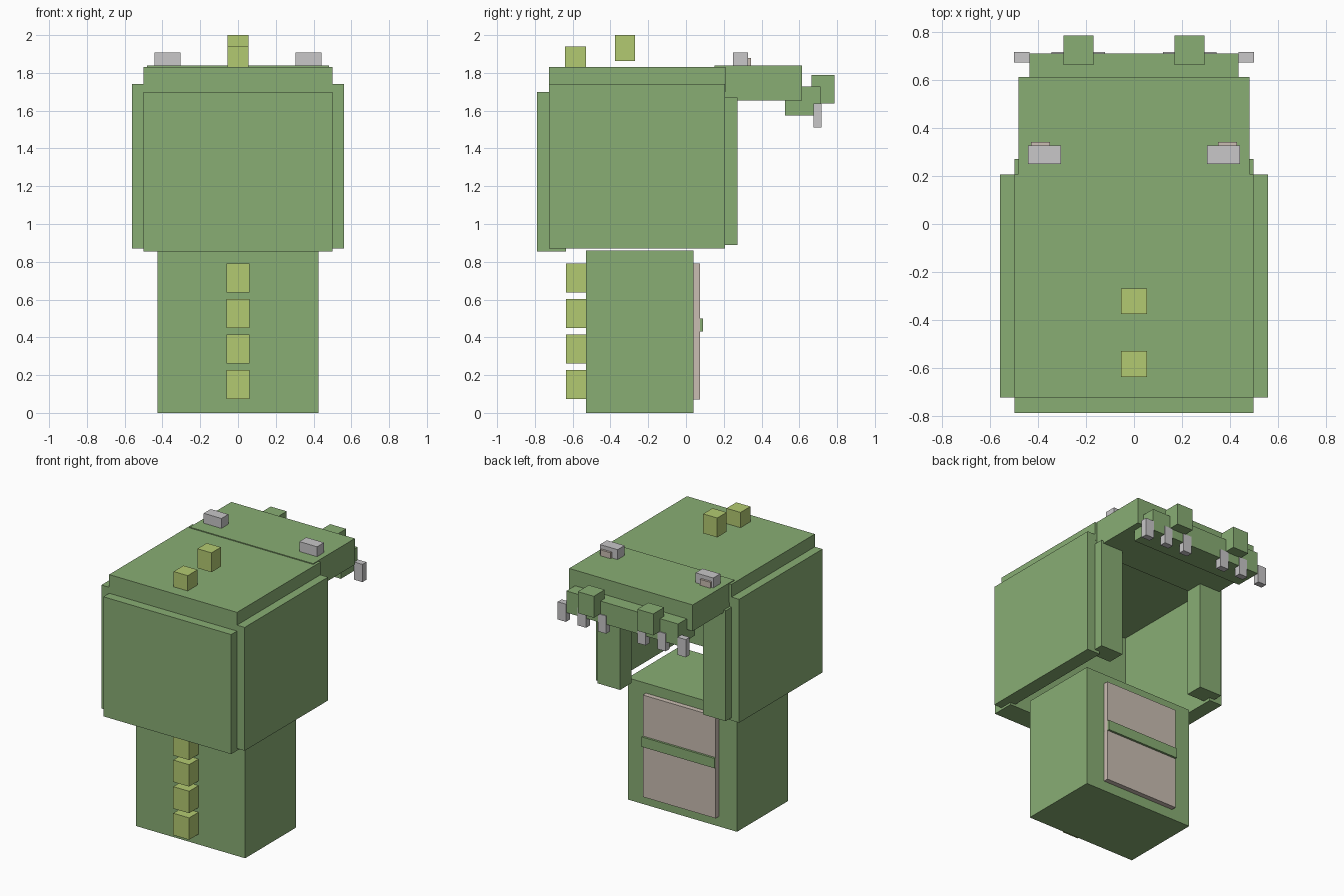
import bpy
import bmesh
from mathutils import Matrix, Vector

cube = bpy.data.objects.get("Cube")
if cube:
    bpy.data.objects.remove(cube, do_unlink=True)


def make_material(name, rgb):
    mat = bpy.data.materials.new(name)
    mat.use_nodes = True
    color = (*rgb, 1.0)
    mat.diffuse_color = color
    mat.node_tree.nodes["Principled BSDF"].inputs["Base Color"].default_value = color
    return mat


GREEN = make_material("leaf green", (0.25, 0.42, 0.175))
LIME = make_material("lime yellow", (0.45, 0.59, 0.165))
GREY = make_material("light grey", (0.58, 0.57, 0.58))
BEIGE = make_material("beige", (0.59, 0.51, 0.445))


def box(name, mat, x, y, z):
    """Box spanning the given (low, high) range on each axis."""
    low, high = (Vector(c) for c in zip(x, y, z))
    bm = bmesh.new()
    place = Matrix.Translation((low + high) / 2) @ Matrix.Diagonal((*(high - low), 1))
    bmesh.ops.create_cube(bm, size=1, matrix=place)
    mesh = bpy.data.meshes.new(name)
    bm.to_mesh(mesh)
    bm.free()
    mesh.materials.append(mat)
    obj = bpy.data.objects.new(name, mesh)
    bpy.context.scene.collection.objects.link(obj)
    return obj


def centred(name, mat, half, y, z):
    return box(name, mat, (-half, half), y, z)


def pair(name, mat, x, y, z):
    box("left_" + name, mat, x, y, z)
    box("right_" + name, mat, (-x[1], -x[0]), y, z)


# Body with belly panel and stripe
centred("body", GREEN, 0.427, (-0.53, 0.04), (0, 0.86))
centred("belly_panel", BEIGE, 0.285, (0.03, 0.075), (0.07, 0.79))
centred("belly_stripe", GREEN, 0.285, (0.03, 0.09), (0.43, 0.5))

# Row of spines on the body
for i in range(4):
    bottom = 0.073 + i * 0.188
    centred(f"body_spine_{i + 1}", LIME, 0.062, (-0.635, -0.53), (bottom, bottom + 0.155))

# Hollow hood
centred("hood_back", GREEN, 0.5, (-0.79, -0.635), (0.855, 1.7))
centred("hood_top", GREEN, 0.5, (-0.725, 0.208), (1.7, 1.832))
pair("hood_side", GREEN, (0.46, 0.56), (-0.725, 0.206), (0.87, 1.742))
pair("hood_cheek", GREEN, (0.325, 0.5), (0.147, 0.272), (0.89, 1.67))

# Spines on the hood
centred("hood_spine_rear", LIME, 0.055, (-0.64, -0.53), (1.83, 1.94))
centred("hood_spine_front", LIME, 0.055, (-0.375, -0.27), (1.863, 2.0))

# Snout, lip and nostrils
centred("snout", GREEN, 0.483, (0.15, 0.615), (1.653, 1.838))
centred("lip", GREEN, 0.437, (0.525, 0.712), (1.575, 1.728))
pair("nostril", GREEN, (0.17, 0.295), (0.665, 0.787), (1.638, 1.79))

# Eyes
pair("eye", GREY, (0.305, 0.443), (0.25, 0.328), (1.835, 1.908))
pair("pupil", BEIGE, (0.35, 0.43), (0.32, 0.343), (1.835, 1.88))

# Teeth
for i in range(3):
    inner = 0.122 + i * 0.157
    pair(f"tooth_{i + 1}", GREY, (inner, inner + 0.065), (0.674, 0.718), (1.512, 1.637))
